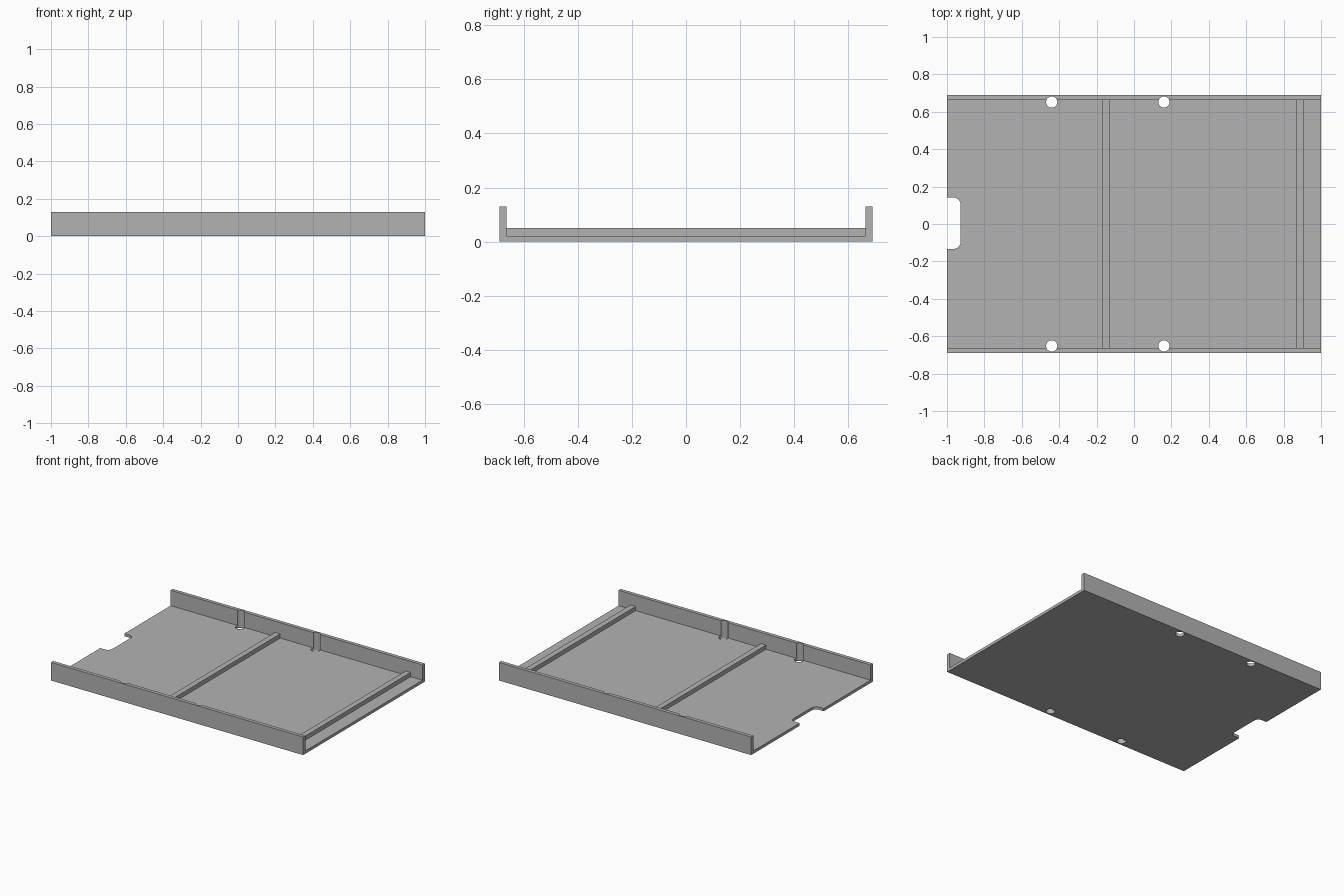
import bpy
import bmesh
import math

if "Cube" in bpy.data.objects:
    bpy.data.objects.remove(bpy.data.objects["Cube"], do_unlink=True)

HALF_LEN, HALF_WIDTH, HEIGHT = 1.0, 0.69, 0.13
FLOOR, WALL = 0.02, 0.026

grey = bpy.data.materials.new("mid_grey")
grey.use_nodes = True
colour = (0.45, 0.45, 0.45, 1)
grey.diffuse_color = colour
grey.node_tree.nodes["Principled BSDF"].inputs["Base Color"].default_value = colour


def prism(name, outline, depth):
    """Extrude a closed outline of 3D points by the depth vector."""
    bm = bmesh.new()
    face = bm.faces.new([bm.verts.new(p) for p in outline])
    extruded = bmesh.ops.extrude_face_region(bm, geom=[face])["geom"]
    verts = [g for g in extruded if isinstance(g, bmesh.types.BMVert)]
    bmesh.ops.translate(bm, verts=verts, vec=depth)
    bmesh.ops.recalc_face_normals(bm, faces=bm.faces)
    mesh = bpy.data.meshes.new(name)
    bm.to_mesh(mesh)
    bm.free()
    mesh.materials.append(grey)
    obj = bpy.data.objects.new(name, mesh)
    bpy.context.collection.objects.link(obj)
    return obj


def arc(x, y, r, start, end, steps, z=-0.1):
    angles = [math.radians(start + (end - start) * i / steps) for i in range(steps + 1)]
    return [(x + r * math.cos(a), y + r * math.sin(a), z) for a in angles]


# Tray: U-shaped section with floor and two side walls
inner = HALF_WIDTH - WALL
right_half = [(HALF_WIDTH, 0), (HALF_WIDTH, HEIGHT), (inner, HEIGHT), (inner, FLOOR)]
section = right_half + [(-y, z) for y, z in reversed(right_half)]
tray = prism("tray", [(-HALF_LEN, y, z) for y, z in section], (2 * HALF_LEN, 0, 0))

# Cutters: four screw holes that also groove the walls
cutters = []
for x in (-0.44, 0.16):
    for side in (-1, 1):
        circle = arc(x, side * 0.652, 0.03, 0, 360, 32)[:-1]
        cutters.append(prism("hole_cutter", circle, (0, 0, 0.4)))

# Cutter: rounded notch in the open end
notch_y, notch_half, notch_end, r = 0.004, 0.137, -0.928, 0.035
notch = [(-1.1, notch_y - notch_half, -0.1)]
notch += arc(notch_end - r, notch_y - notch_half + r, r, -90, 0, 8)
notch += arc(notch_end - r, notch_y + notch_half - r, r, 0, 90, 8)
notch += [(-1.1, notch_y + notch_half, -0.1)]
cutters.append(prism("notch_cutter", notch, (0, 0, 0.4)))

# Apply the cuts, then discard the cutters
for cutter in cutters:
    mod = tray.modifiers.new("cut", "BOOLEAN")
    mod.operation = "DIFFERENCE"
    mod.solver = "EXACT"
    mod.object = cutter
    cutter.hide_render = True
bpy.context.view_layer.objects.active = tray
tray.select_set(True)
for mod in list(tray.modifiers):
    bpy.ops.object.modifier_apply(modifier=mod.name)
for cutter in cutters:
    bpy.data.objects.remove(cutter, do_unlink=True)
bpy.ops.object.shade_smooth_by_angle(angle=math.radians(30))

# Cross ribs between the side walls
for name, x in (("middle_rib", -0.15), ("end_rib", 0.885)):
    corners = [(x - 0.02, FLOOR), (x + 0.02, FLOOR), (x + 0.02, 0.05), (x - 0.02, 0.05)]
    prism(name, [(px, -inner, pz) for px, pz in corners], (0, 2 * inner, 0))
